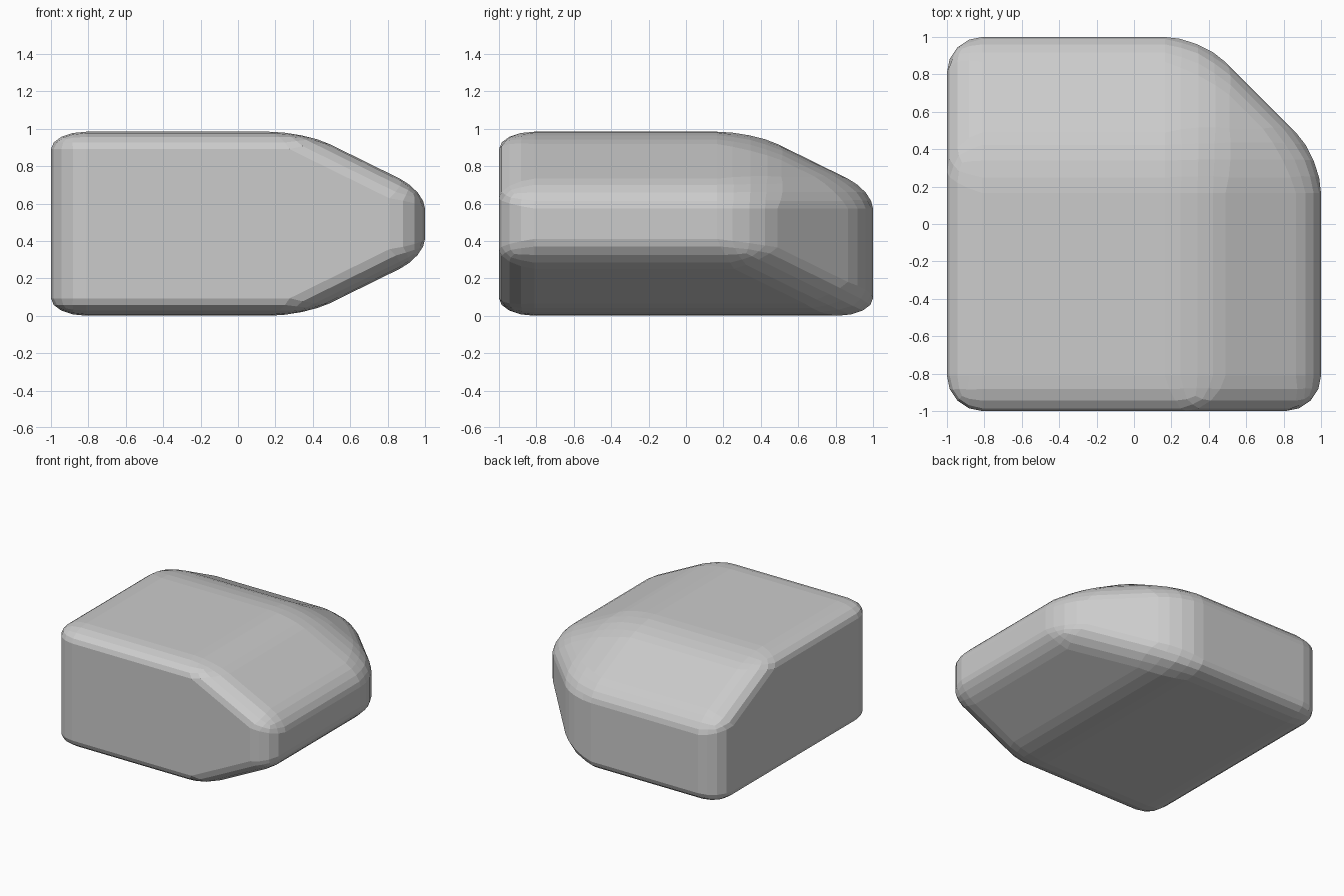
import bpy, bmesh, math
from mathutils import Matrix

if "Cube" in bpy.data.objects:
    bpy.data.objects.remove(bpy.data.objects["Cube"])

C = 0.355      # where the cut planes start on a unit half-cube
HALF_H = 0.492  # half of the finished height

# Block with cuts along the right top, right bottom, back top and back right corner
points = [
    (-1, -1, -1), (-1, -1, 1), (C, -1, 1), (1, -1, C), (1, -1, -C), (C, -1, -1),
    (-1, C, 1), (-1, 1, C), (-1, 1, -1),
    (1, C, C), (1, C, -C), (C, 1, C), (C, 1, -1), (C, C, 1),
]
bm = bmesh.new()
for p in points:
    bm.verts.new(p)
bmesh.ops.convex_hull(bm, input=bm.verts[:])
bmesh.ops.dissolve_limit(bm, angle_limit=math.radians(2),
                         verts=bm.verts[:], edges=bm.edges[:])

# Round every edge, then flatten to the final height
bmesh.ops.bevel(bm, geom=bm.verts[:] + bm.edges[:], offset=0.19, offset_type='OFFSET',
                segments=4, profile=0.5, affect='EDGES', clamp_overlap=True)
bmesh.ops.transform(bm, verts=bm.verts[:],
                    matrix=Matrix.Translation((0, 0, HALF_H)) @ Matrix.Diagonal((1, 1, HALF_H, 1)))
bmesh.ops.recalc_face_normals(bm, faces=bm.faces[:])

mesh = bpy.data.meshes.new("rounded_block")
bm.to_mesh(mesh)
bm.free()
block = bpy.data.objects.new("rounded_block", mesh)
bpy.context.collection.objects.link(block)
